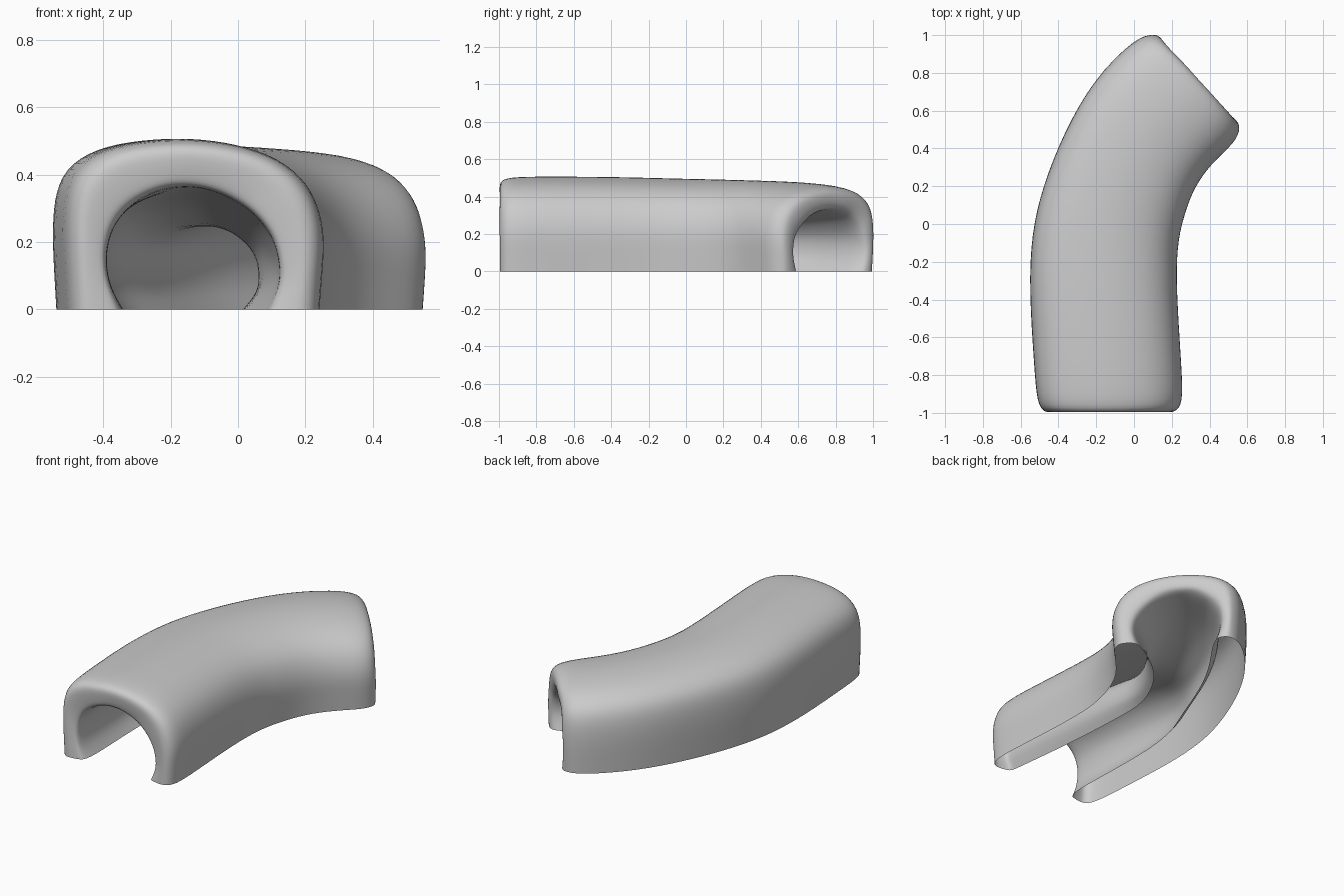
import bpy, bmesh, math, random
from mathutils import Vector

cube = bpy.data.objects.get("Cube")
if cube:
    bpy.data.objects.remove(cube, do_unlink=True)
random.seed(4)

stone = bpy.data.materials.new("plain_grey")
stone.use_nodes = True
colour = (0.6, 0.6, 0.6, 1)
stone.diffuse_color = colour
bsdf = stone.node_tree.nodes["Principled BSDF"]
bsdf.inputs["Base Color"].default_value = colour
bsdf.inputs["Roughness"].default_value = 0.8

# Outer arch profile: sideways -1..1, height 0..1
OUTER = [(-.97, 0), (-.985, .2), (-1, .42), (-.99, .66), (-.91, .84), (-.67, .96),
         (-.34, 1.005), (0, 1.015), (.34, .98), (.65, .9), (.88, .75), (.98, .56),
         (1.005, .39), (.985, .2), (.965, 0)]
N = len(OUTER)

# Ground footprint of the outer shell: left x, y, right x, y, height
OUTSIDE = [
    (-.475, -.995, .215, -.995, .475),
    (-.515, -.955, .262, -.955, .5),
    (-.53, -.75, .252, -.75, .503),
    (-.557, -.35, .225, -.35, .5),
    (-.545, -.05, .228, -.12, .492),
    (-.485, .2, .26, .03, .488),
    (-.375, .48, .32, .2, .482),
    (-.215, .77, .42, .33, .475),
    (.01, .99, .535, .43, .46),
    (.1, 1.005, .562, .5, .435),
]


def inner_profile(curl):
    """Round tunnel profile whose sides curl under, leaning to one side."""
    low = -math.sin(math.radians(curl))
    points = []
    for i in range(N):
        a = math.radians(180 + curl - (180 + 2 * curl) * i / (N - 1))
        v = (math.sin(a) - low) / (1 - low)
        points.append((math.cos(a) - .12 * v * v, v))
    return points


def arch(profile, left, right, height, rough=0):
    """Stand a profile on the line from left to right."""
    mid, half = (left + right) / 2, (right - left) / 2
    ring = []
    for u, v in profile:
        p = mid + half * u
        p.z = v * height
        if rough and v > .01:
            p += Vector([random.uniform(-rough, rough) for _ in range(3)])
        ring.append(p)
    return ring


def lining(station, half_width, height, curl, slide=0, shift=0):
    """Tunnel section in an outer station, slid along and shifted across the path."""
    lx, ly, rx, ry, _ = station
    l, r = Vector((lx, ly, 0)), Vector((rx, ry, 0))
    side = (r - l).normalized()
    mid = (l + r) / 2 + Vector((-side.y, side.x, 0)) * slide + side * shift
    reach = side * half_width
    return arch(inner_profile(curl), mid - reach, mid + reach, height, .006)


def rim(a, b, blend, push):
    """Ring between two rings, pushed outward to flatten the end face."""
    return [p.lerp(q, blend) + push for p, q in zip(a, b)]


rings = [arch(OUTER, Vector((a, b, 0)), Vector((c, d, 0)), h)
         for a, b, c, d, h in OUTSIDE]
front_first, back_last = rings[0], rings[-1]

# Tunnel lining runs from the back opening to the front opening,
# pinched to a low neck at the bend
back_mouth = lining(OUTSIDE[-1], .255, .335, 28, -.01, -.015)
front_mouth = lining(OUTSIDE[0], .262, .37, 32, .02)
back_push = Vector((.016, .014, 0))
front_push = Vector((0, -.008, 0))
rings += [rim(back_last, back_mouth, t, back_push) for t in (.3, .8)]
rings.append(back_mouth)
for k, w, h, curl in [(8, .235, .325, 32), (7, .205, .3, 40), (6, .185, .265, 45),
                      (5, .178, .24, 45), (4, .235, .3, 42), (3, .25, .335, 40),
                      (2, .255, .355, 37)]:
    rings.append(lining(OUTSIDE[k], w, h, curl))
rings.append(lining(OUTSIDE[1], .257, .365, 34, .05))
rings.append(front_mouth)
rings += [rim(front_first, front_mouth, t, front_push) for t in (.8, .3)]

# Skin the rings into a hollow shell, open underneath
bm = bmesh.new()
grid = [[bm.verts.new(p) for p in ring] for ring in rings]
for i, ring in enumerate(grid):
    after = grid[(i + 1) % len(grid)]
    for j in range(N - 1):
        bm.faces.new((ring[j], ring[j + 1], after[j + 1], after[j]))
bmesh.ops.recalc_face_normals(bm, faces=bm.faces)
bm.normal_update()
top = max(bm.faces, key=lambda f: f.calc_center_median().z)
if top.normal.z < 0:
    bmesh.ops.reverse_faces(bm, faces=bm.faces)
mesh = bpy.data.meshes.new("curved_tunnel")
bm.to_mesh(mesh)
bm.free()
mesh.materials.append(stone)

tunnel = bpy.data.objects.new("curved_tunnel", mesh)
bpy.context.collection.objects.link(tunnel)
smooth = tunnel.modifiers.new("smooth", "SUBSURF")
smooth.levels = smooth.render_levels = 2
for polygon in mesh.polygons:
    polygon.use_smooth = True
